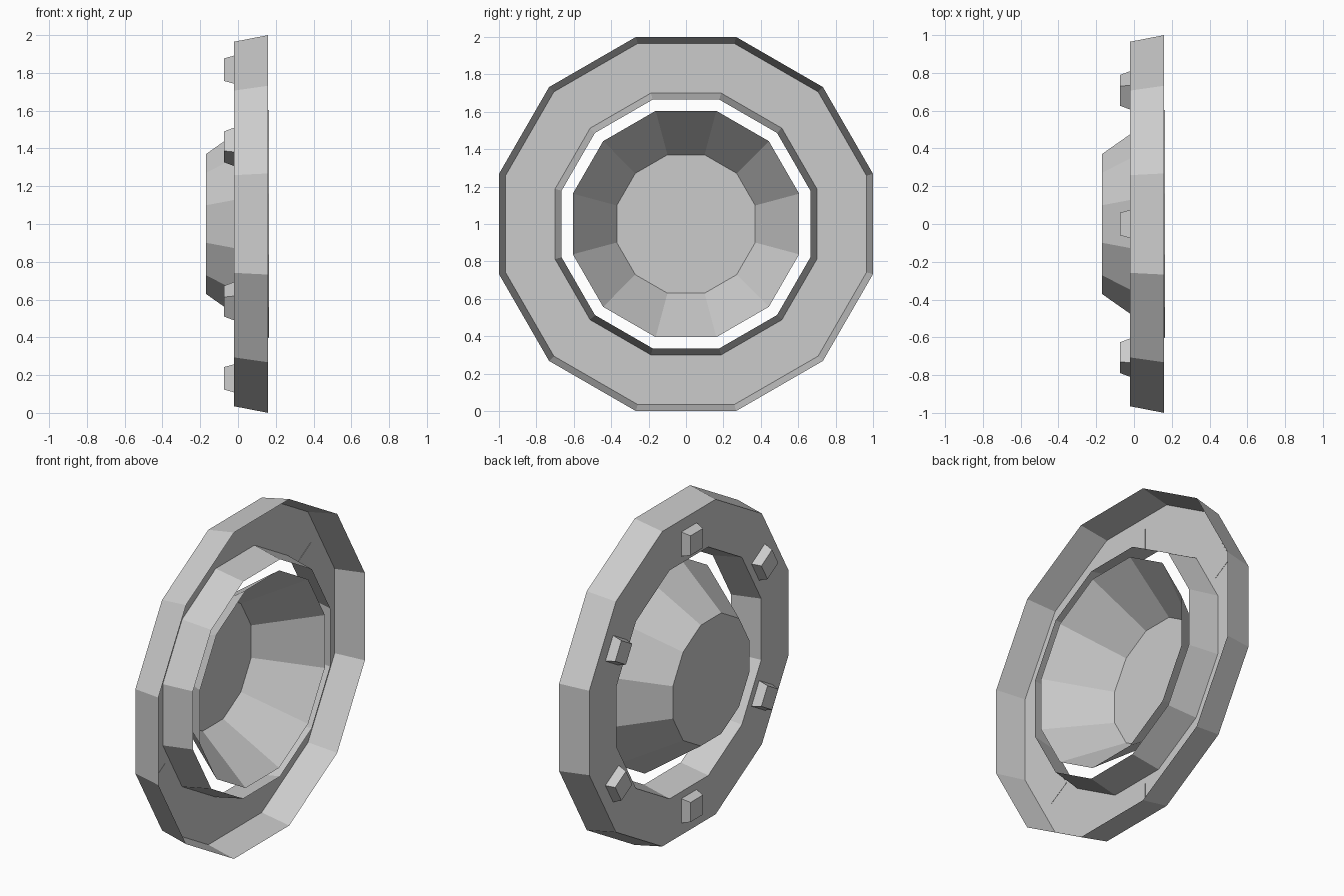
import bpy
from math import cos, sin, pi, radians
from mathutils import Matrix, Vector

if "Cube" in bpy.data.objects:
    bpy.data.objects.remove(bpy.data.objects["Cube"])

SIDES = 12
CENTRE = Vector((0, 0, 1))


def make_object(name, verts, faces):
    mesh = bpy.data.meshes.new(name)
    mesh.from_pydata(verts, [], faces)
    mesh.update()
    obj = bpy.data.objects.new(name, mesh)
    obj.location = CENTRE
    bpy.context.collection.objects.link(obj)
    return obj


def lathe(name, profile, cap_first=False):
    """Turn (x, flat radius) points around the x axis as a 12-sided shell."""
    verts, faces = [], []
    for x, flat in profile:
        r = flat / cos(pi / SIDES)
        for i in range(SIDES):
            a = 2 * pi * (i + 0.5) / SIDES
            verts.append((x, r * cos(a), r * sin(a)))
    for k in range(len(profile) - 1):
        for i in range(SIDES):
            j = (i + 1) % SIDES
            a, b = k * SIDES, (k + 1) * SIDES
            faces.append((a + i, a + j, b + j, b + i))
    if cap_first:
        faces.append(tuple(reversed(range(SIDES))))
    return make_object(name, verts, faces)


def stud(name, angle):
    """Tapered square block on the back of the rim."""
    verts = []
    for x, h in ((-0.018, 0.075), (-0.073, 0.06)):
        for sy, sz in ((-1, -1), (1, -1), (1, 1), (-1, 1)):
            verts.append(Vector((x, 0.817 + sy * h, sz * h)))
    rot = Matrix.Rotation(angle, 3, 'X')
    faces = [(0, 1, 2, 3), (7, 6, 5, 4)]
    faces += [(i, i + 4, (i + 1) % 4 + 4, (i + 1) % 4) for i in range(4)]
    return make_object(name, [rot @ v for v in verts], faces)


# Channel-shaped rim, open towards +x
lathe("rim", [(0.16, 1.0), (-0.02, 0.965), (-0.02, 0.70), (0.16, 0.665)])

# Central dish with a flat floor
lathe("dish", [(-0.17, 0.37), (0.165, 0.605)], cap_first=True)

# Six studs around the rim
for n in range(6):
    stud(f"stud_{n + 1}", radians(30 + 60 * n))
